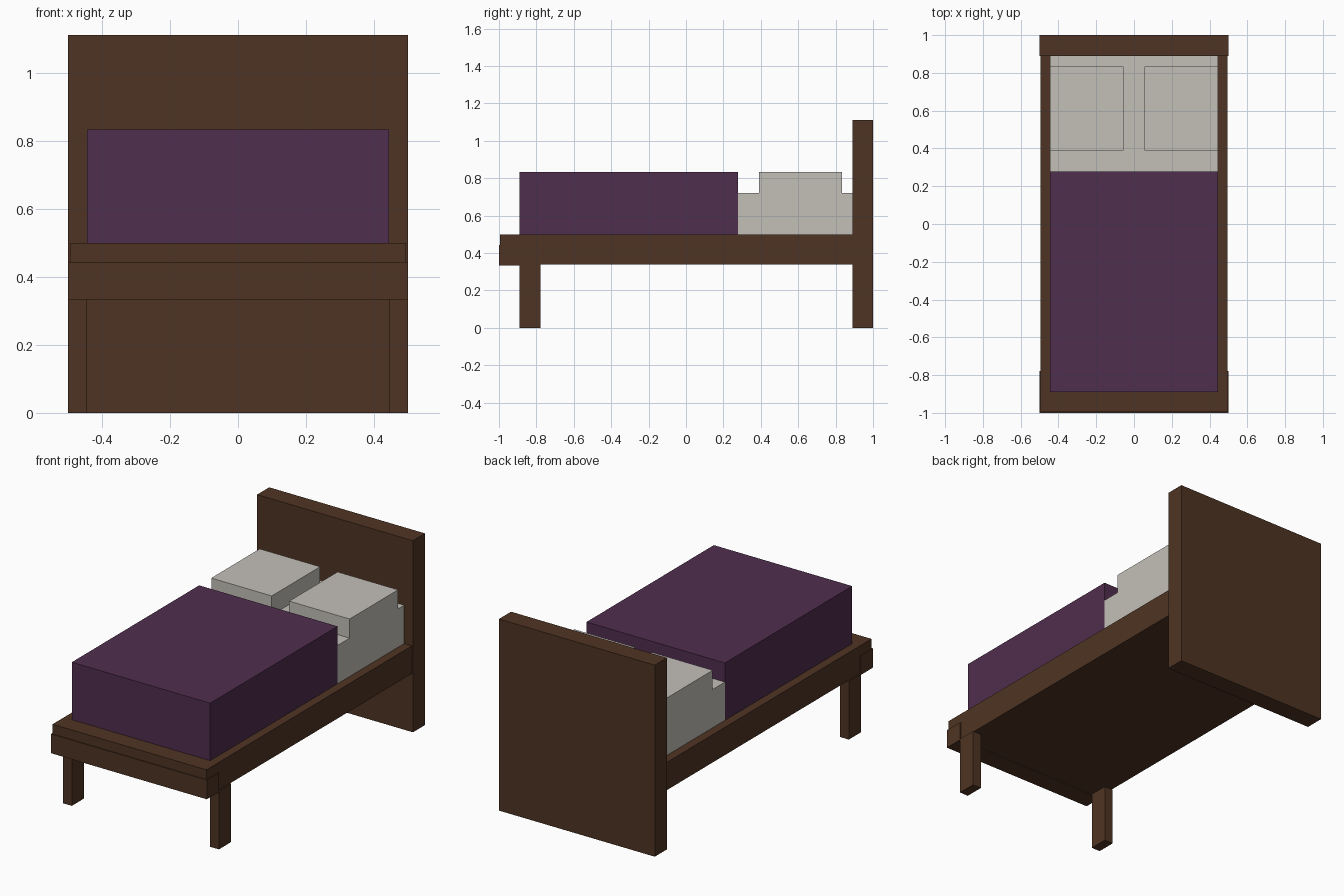
import bpy
import bmesh

if "Cube" in bpy.data.objects:
    bpy.data.objects.remove(bpy.data.objects["Cube"])


def material(name, rgb):
    """Flat colour given as sRGB 0-255, stored as linear."""
    m = bpy.data.materials.new(name)
    lin = [((c / 255 + 0.055) / 1.055) ** 2.4 for c in rgb]
    m.diffuse_color = (*lin, 1)
    m.use_nodes = True
    m.node_tree.nodes["Principled BSDF"].inputs["Base Color"].default_value = m.diffuse_color
    return m


WOOD = material("dark_wood", (79, 52, 35))
PURPLE = material("purple_fabric", (80, 46, 78))
LINEN = material("pale_linen", (196, 192, 185))


def box(name, x, y, z, mat):
    """Axis-aligned box from (min, max) ranges."""
    bm = bmesh.new()
    bmesh.ops.create_cube(bm, size=1)
    for v in bm.verts:
        v.co = [r[0] if c < 0 else r[1] for c, r in zip(v.co, (x, y, z))]
    mesh = bpy.data.meshes.new(name)
    bm.to_mesh(mesh)
    bm.free()
    mesh.materials.append(mat)
    obj = bpy.data.objects.new(name, mesh)
    bpy.context.collection.objects.link(obj)
    return obj


# Wooden frame
box("headboard", (-0.5, 0.5), (0.889, 1.0), (0, 1.111), WOOD)
box("bed_base", (-0.494, 0.494), (-0.994, 0.889), (0.339, 0.5), WOOD)
box("foot_rail", (-0.5, 0.5), (-1.0, -0.889), (0.333, 0.444), WOOD)

# Bedding
box("mattress", (-0.444, 0.444), (0.278, 0.889), (0.5, 0.722), LINEN)
box("blanket", (-0.444, 0.444), (-0.889, 0.278), (0.5, 0.833), PURPLE)

# Front legs and pillows, one per side
for side, s in (("left", -1), ("right", 1)):
    box(f"{side}_front_leg", sorted((s * 0.444, s * 0.5)), (-0.889, -0.778), (0, 0.339), WOOD)
    box(f"{side}_pillow", sorted((s * 0.056, s * 0.444)), (0.389, 0.833), (0.722, 0.833), LINEN)
